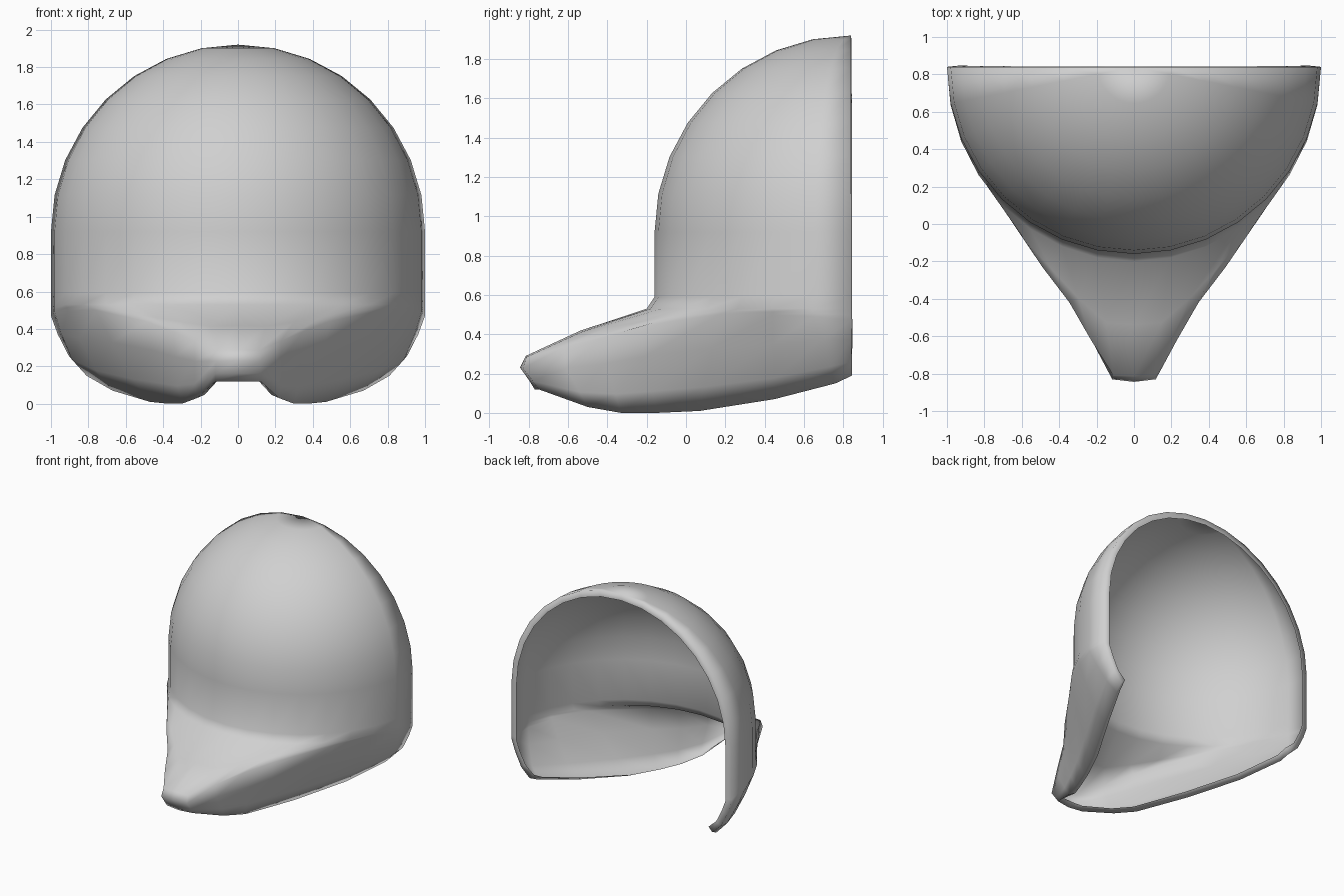
import bpy
import bmesh
from math import sin, cos, pi
from mathutils import Vector

cube = bpy.data.objects.get("Cube")
if cube:
    bpy.data.objects.remove(cube)

grey = bpy.data.materials.new("light grey")
grey.use_nodes = True
colour = (0.63, 0.63, 0.63, 1)
grey.diffuse_color = colour
grey.node_tree.nodes["Principled BSDF"].inputs["Base Color"].default_value = colour

STEP = pi / 16
BACK = 0.84      # plane of the open back
SPRING = 0.92    # height where the dome starts


def arc(radius, z, flare=0):
    """Quarter ring from the left back edge to the front centre."""
    return [Vector((radius * cos(i * STEP), BACK - (radius + flare) * sin(i * STEP), z))
            for i in range(9)]


def between(upper, lower, factor, widen=1, forward=0, lift=0):
    """Ring part of the way between two rings, bulged most at the front."""
    ring = []
    for i, (a, b) in enumerate(zip(upper, lower)):
        p = a.lerp(b, factor)
        front = sin(i * STEP) ** 4
        ring.append(Vector((p.x * widen, p.y - forward * front, p.z + lift * front)))
    return ring


# Snout crease and bottom rim, from the back edge to the front centre
crease = [Vector(p) for p in (
    (1, .84, .47), (.98, .645, .49), (.91, .44, .5), (.76, .17, .5),
    (.49, -.23, .44), (.345, -.42, .385), (.23, -.62, .335), (.11, -.81, .285), (0, -.815, .29))]
rim = [Vector(p) for p in (
    (.83, .845, .19), (.81, .76, .15), (.67, .45, .07), (.47, .07, .01),
    (.37, -.15, 0), (.3, -.33, 0), (.22, -.5, .03), (.12, -.75, .12), (0, -.77, .12))]

# Neck flares at the front; bridge, cheek and jaw round off the snout
neck = arc(1, 0.53, flare=0.04)
bridge = between(neck, crease, 0.55, lift=0.02)
cheek = between(crease, rim, 0.35, widen=1.025, forward=0.045)
jaw = between(crease, rim, 0.75, widen=1.04, forward=0.015)

rings = [arc(sin(k * STEP), SPRING + cos(k * STEP)) for k in range(1, 9)]
rings += [arc(1, 0.59), neck, bridge, crease, cheek, jaw, rim]

# Skin the rings, mirrored across the middle
bm = bmesh.new()
rows = []
for ring in rings:
    full = ring + [Vector((-p.x, p.y, p.z)) for p in reversed(ring[:-1])]
    rows.append([bm.verts.new(p) for p in full])
pole = bm.verts.new((0, BACK, SPRING + 1))
for i in range(16):
    bm.faces.new((pole, rows[0][i + 1], rows[0][i]))
for upper, lower in zip(rows, rows[1:]):
    for i in range(16):
        bm.faces.new((upper[i], upper[i + 1], lower[i + 1], lower[i]))

# Make the faces point outwards
bm.normal_update()
if sum(f.normal.dot(f.calc_center_median() - Vector((0, BACK, 0.6))) for f in bm.faces) < 0:
    bmesh.ops.reverse_faces(bm, faces=bm.faces[:])

mesh = bpy.data.meshes.new("mask_shell")
bm.to_mesh(mesh)
bm.free()
mesh.materials.append(grey)
for f in mesh.polygons:
    f.use_smooth = True
shell = bpy.data.objects.new("mask_shell", mesh)
bpy.context.collection.objects.link(shell)

# Inward lip around the open edge of the thin shell
lip = shell.modifiers.new("lip", 'SOLIDIFY')
lip.thickness = 0.05
lip.offset = -1
lip.use_rim_only = True
